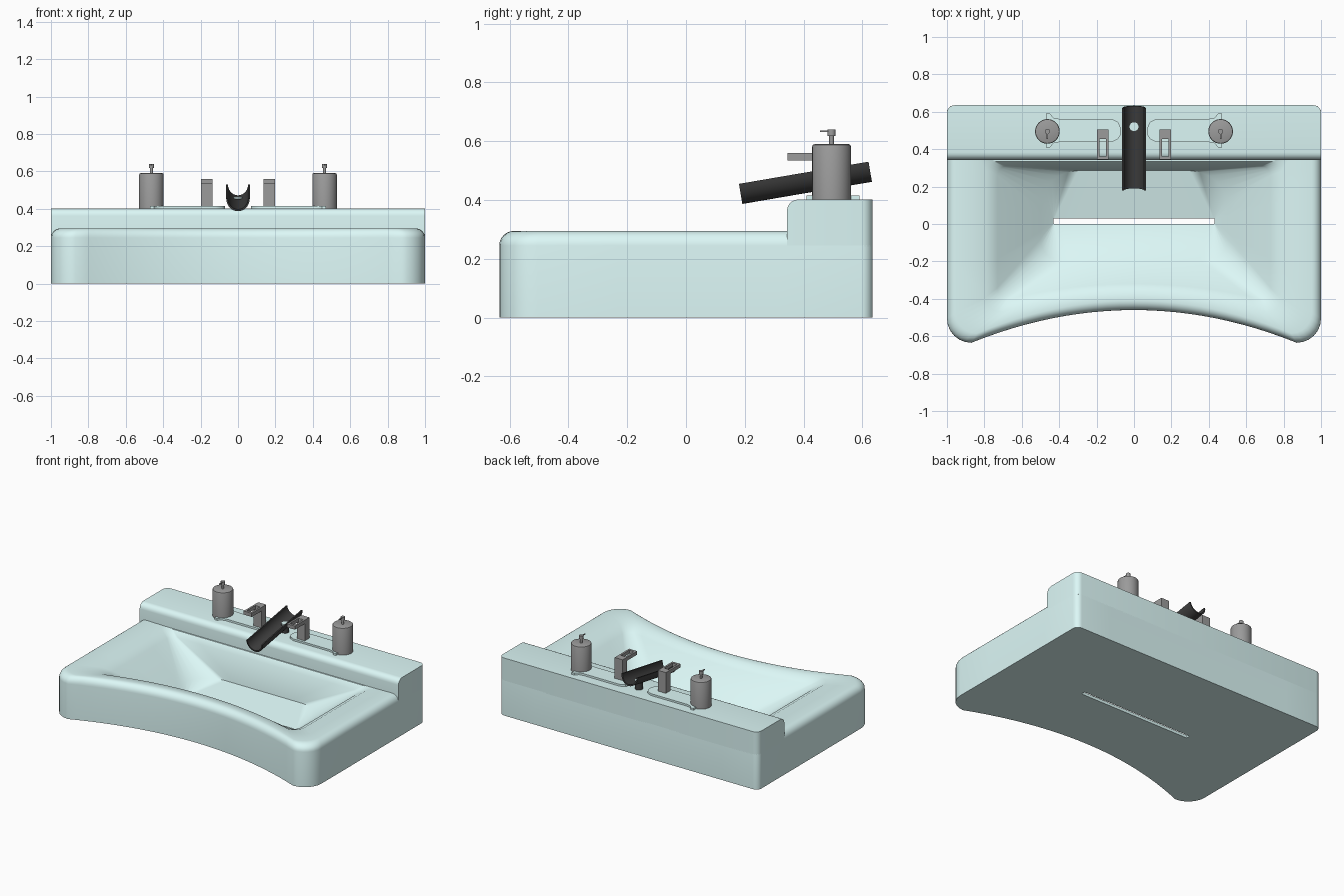
import bpy, bmesh, math
from mathutils import Matrix, Vector

if "Cube" in bpy.data.objects:
    bpy.data.objects.remove(bpy.data.objects["Cube"])


def material(name, rgb):
    m = bpy.data.materials.new(name)
    m.diffuse_color = (*rgb, 1)
    m.use_nodes = True
    m.node_tree.nodes["Principled BSDF"].inputs["Base Color"].default_value = m.diffuse_color
    return m


TEAL = material("pale_teal", (0.72, 0.94, 0.93))
BLACK = material("black", (0.05, 0.05, 0.05))
GREY = material("dark_grey", (0.33, 0.33, 0.33))


def finish(name, bm, mat, angle=40):
    bmesh.ops.recalc_face_normals(bm, faces=bm.faces)
    me = bpy.data.meshes.new(name)
    bm.to_mesh(me)
    bm.free()
    ob = bpy.data.objects.new(name, me)
    bpy.context.collection.objects.link(ob)
    me.materials.append(mat)
    bpy.ops.object.select_all(action='DESELECT')
    ob.select_set(True)
    bpy.context.view_layer.objects.active = ob
    bpy.ops.object.shade_smooth_by_angle(angle=math.radians(angle))
    return ob


def add_box(bm, x0, x1, y0, y1, z0, z1):
    m = Matrix.Translation(((x0 + x1) / 2, (y0 + y1) / 2, (z0 + z1) / 2))
    m = m @ Matrix.Diagonal((x1 - x0, y1 - y0, z1 - z0, 1))
    return bmesh.ops.create_cube(bm, size=1, matrix=m)['verts']


def add_cyl(bm, x, y, z0, z1, r, n=32):
    return bmesh.ops.create_cone(bm, cap_ends=True, segments=n, radius1=r, radius2=r, depth=z1 - z0,
                                 matrix=Matrix.Translation((x, y, (z0 + z1) / 2)))['verts']


def add_prism(bm, pts, depth, matrix):
    f = bm.faces.new([bm.verts.new((x, y, 0)) for x, y in pts])
    top = bmesh.ops.extrude_face_region(bm, geom=[f])['geom']
    bmesh.ops.translate(bm, vec=(0, 0, depth), verts=[v for v in top if isinstance(v, bmesh.types.BMVert)])
    bmesh.ops.transform(bm, matrix=matrix, verts=bm.verts)


def ring(w, yb, yf, sag, rb, rf, z):
    """Rounded outline with a front edge that bows inwards by sag."""
    half = [((w - rf) * i / 12, yf + sag * (1 - (i / 12) ** 2)) for i in range(13)]
    arc = [math.radians(15 * i) for i in range(1, 7)]
    half += [(w - rf + rf * math.sin(a), yf + rf - rf * math.cos(a)) for a in arc]
    half += [(w, yf + rf + (yb - rb - yf - rf) * i / 4) for i in range(1, 5)]
    half += [(w - rb + rb * math.cos(a), yb - rb + rb * math.sin(a)) for a in arc]
    half += [((w - rb) * (1 - i / 4), yb) for i in range(1, 5)]
    pts = half + [(-x, y) for x, y in half[-2:0:-1]]
    return [(x, y, z) for x, y in pts]


# Basin body: outer wall, rolled rim, bowl and drain slot as one closed loft
rings = [ring(1, .635, -.635, .175, .04, .13, 0)]
for i in range(7):
    a = math.radians(15 * i)
    d = .05 * (1 - math.cos(a))
    rings.append(ring(1 - d, .635 - d, -.635 + d, .175, .04, .13 - d * .4, .245 + .05 * math.sin(a)))
rings += [
    ring(.79, .335, -.47, .11, .05, .08, .292),
    ring(.73, .31, -.40, .08, .05, .06, .258),
    ring(.50, .285, -.20, .02, .20, .12, .07),
    ring(.43, .03, 0, 0, .004, .004, .02),
    ring(.43, .03, 0, 0, .004, .004, 0),
]
bm = bmesh.new()
loops = [[bm.verts.new(p) for p in r] for r in rings]
n = len(loops[0])
for k, a in enumerate(loops):
    b = loops[(k + 1) % len(loops)]
    for i in range(n):
        j = (i + 1) % n
        bm.faces.new((a[i], a[j], b[j], b[i]))
finish("basin_body", bm, TEAL)

# Raised back deck with a rounded front lip
bm = bmesh.new()
add_box(bm, -1, 1, .343, .635, .24, .402)


def near(e, axis, value):
    return all(abs(v.co[axis] - value) < 1e-4 for v in e.verts)


lip = [e for e in bm.edges if (near(e, 1, .343) and near(e, 2, .402))
       or (near(e, 1, .635) and (near(e, 0, 1) or near(e, 0, -1)))]
bmesh.ops.bevel(bm, geom=lip, offset=.04, segments=5, profile=.5, affect='EDGES')
finish("back_deck", bm, TEAL)

# Open trough spout, sloping down to the front
outer, inner = .063, .054
angles = [math.pi + math.pi * i / 16 for i in range(17)]
profile = [(outer * math.cos(a), outer * 1.1 * math.sin(a)) for a in angles]
profile += [(inner * math.cos(a), inner * 1.1 * math.sin(a)) for a in reversed(angles)]
t = math.radians(9.7)
c, s = math.cos(t), math.sin(t)
place = Matrix(((1, 0, 0, 0), (0, -s, c, .18), (0, c, s, .455), (0, 0, 0, 1)))
bm = bmesh.new()
add_prism(bm, profile, .447, place)
finish("spout", bm, BLACK)

# Spout post and the pale inlet seen inside the trough
bm = bmesh.new()
add_cyl(bm, 0, .52, .39, .455, .026, 20)
finish("spout_post", bm, BLACK)
bm = bmesh.new()
add_cyl(bm, 0, .52, .45, .462, .024, 20)
finish("spout_inlet", bm, TEAL)

for side, sx in (("left", -1), ("right", 1)):
    # Deck plate, flared around the tap
    plate = [(.47, .41), (.47, .59), (.45, .59), (.43, .568), (.40, .562), (.12, .562), (.085, .545),
             (.07, .51), (.07, .48), (.085, .455), (.12, .438), (.40, .438), (.43, .432), (.45, .41)]
    bm = bmesh.new()
    add_prism(bm, [(sx * x, y) for x, y in plate], .025, Matrix.Translation((0, 0, .39)))
    finish(side + "_deck_plate", bm, TEAL)

    # Tap barrel with a softened top edge
    x = sx * .463
    bm = bmesh.new()
    add_cyl(bm, x, .495, .395, .59, .066)
    rim = [e for e in bm.edges if near(e, 2, .59)]
    bmesh.ops.bevel(bm, geom=rim, offset=.008, segments=2, profile=.5, affect='EDGES')
    finish(side + "_tap_barrel", bm, GREY)

    # Tap stem, button and thin lever
    bm = bmesh.new()
    add_cyl(bm, x, .495, .58, .625, .008, 12)
    add_cyl(bm, x, .495, .618, .64, .014, 12)
    add_box(bm, x - .004, x + .004, .455, .495, .632, .637)
    finish(side + "_tap_stem", bm, GREY)

    # Bracket: upright post carrying a slotted arm
    x = sx * .167
    bm = bmesh.new()
    add_box(bm, x - .031, x + .031, .455, .505, .395, .56)
    for k in (-1, 1):
        xa, xb = sorted((x + k * .018, x + k * .031))
        add_box(bm, xa, xb, .345, .46, .535, .56)
    add_box(bm, x - .02, x + .02, .345, .362, .535, .56)
    finish(side + "_bracket", bm, GREY)
